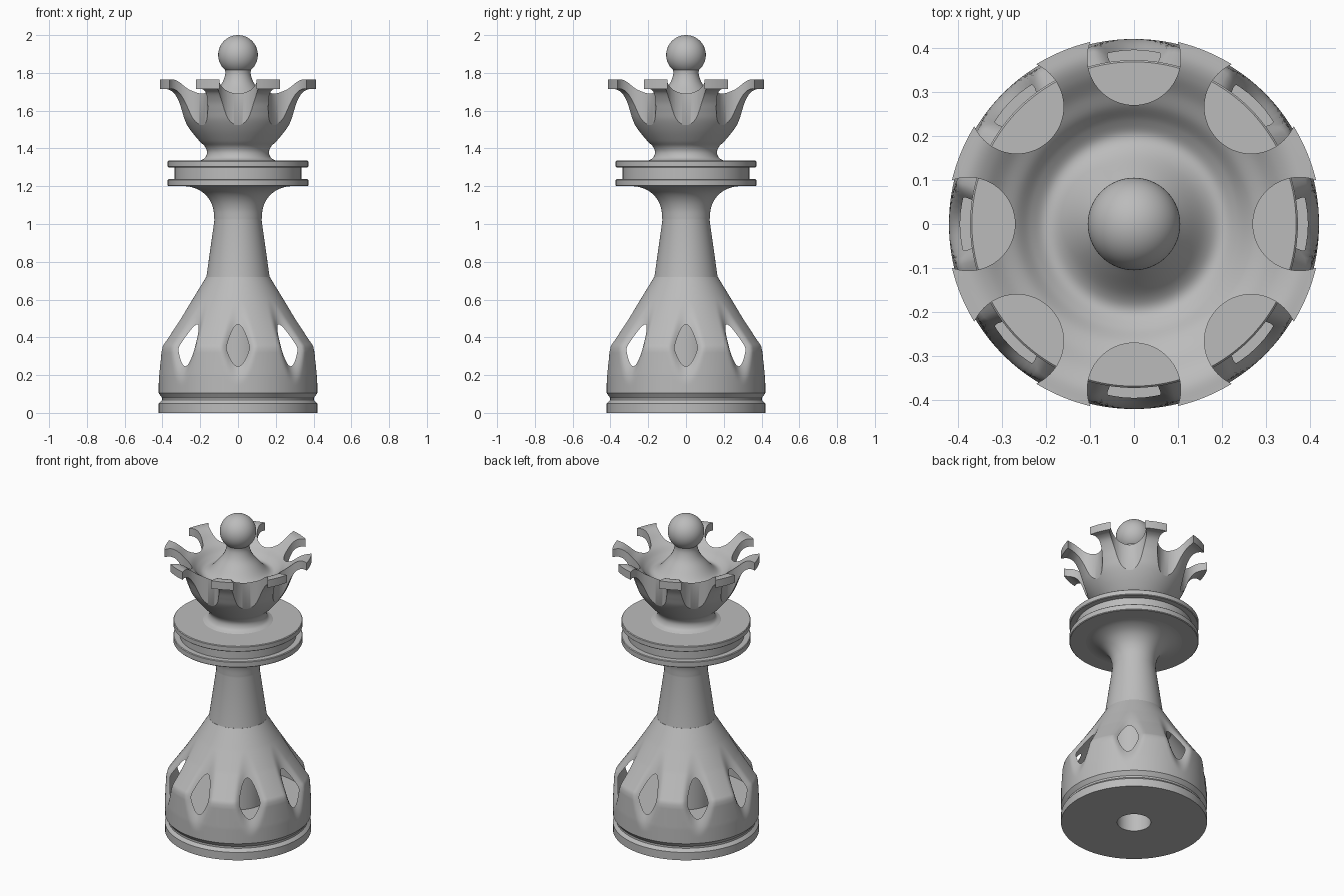
import bpy, bmesh, math
from mathutils import Vector

old = bpy.data.objects.get("Cube")
if old:
    bpy.data.objects.remove(old)

grey = bpy.data.materials.new("plain grey")
grey.use_nodes = True
colour = (0.5, 0.5, 0.5, 1)
grey.diffuse_color = colour
grey.node_tree.nodes["Principled BSDF"].inputs["Base Color"].default_value = colour


def curve(points, steps=6):
    """Smooth curve through (radius, height) points."""
    pts = [Vector(p) for p in points]
    pts = [pts[0] * 2 - pts[1]] + pts + [pts[-1] * 2 - pts[-2]]
    out = []
    for a, b, c, d in zip(pts, pts[1:], pts[2:], pts[3:]):
        for i in range(steps):
            t = i / steps
            out.append(0.5 * (2 * b + (c - a) * t + (2 * a - 5 * b + 4 * c - d) * t**2
                              + (3 * b - a - 3 * c + d) * t**3))
    return [tuple(p) for p in out] + [tuple(points[-1])]


def dense(points, step=0.012):
    """Straight profile split into short rows."""
    out = []
    for a, b in zip(points, points[1:]):
        n = max(1, round((Vector(b) - Vector(a)).length / step))
        out += [tuple(Vector(a).lerp(Vector(b), i / n)) for i in range(n)]
    return out + [points[-1]]


def make(name, bm):
    bmesh.ops.remove_doubles(bm, verts=bm.verts, dist=1e-5)
    bmesh.ops.recalc_face_normals(bm, faces=bm.faces)
    mesh = bpy.data.meshes.new(name)
    bm.to_mesh(mesh)
    bm.free()
    mesh.materials.append(grey)
    obj = bpy.data.objects.new(name, mesh)
    bpy.context.collection.objects.link(obj)
    return obj


def lathe(name, profile, segments=128, closed=False, shape=None):
    bm = bmesh.new()
    rings = []
    for s in range(segments):
        a = math.tau * s / segments
        ring = []
        for r, z in profile:
            q = shape(r, z, a) if shape else r
            ring.append(bm.verts.new((q * math.cos(a), q * math.sin(a), z)))
        rings.append(ring)
    n = len(profile)
    for s in range(segments):
        p, q = rings[s], rings[(s + 1) % segments]
        for i in range(n if closed else n - 1):
            j = (i + 1) % n
            quad = [p[i], q[i], q[j], p[j]]
            if profile[i][0] == 0:
                quad.pop(1)
            elif profile[j][0] == 0:
                quad.pop(2)
            bm.faces.new(quad)
    return make(name, bm)


def activate(obj):
    bpy.ops.object.select_all(action='DESELECT')
    obj.select_set(True)
    bpy.context.view_layer.objects.active = obj


def cut(obj, cutter):
    cutter.hide_render = True
    activate(obj)
    mod = obj.modifiers.new("cut", 'BOOLEAN')
    mod.operation = 'DIFFERENCE'
    mod.solver = 'EXACT'
    mod.object = cutter
    bpy.ops.object.modifier_apply(modifier=mod.name)
    bpy.data.objects.remove(cutter)


def finish(*objs):
    for obj in objs:
        activate(obj)
        bpy.ops.object.shade_smooth_by_angle(angle=math.radians(35))


# Base: eight soft scoops around the shoulder
def scoop(r, z, a):
    if r < 0.164 or z < 0.115:
        return r
    sector = math.tau / 8
    phi = (a + sector / 2) % sector - sector / 2
    floor = 0.425 - 0.4 * (z - 0.17)
    groove = (floor + 7 * (r * math.sin(phi))**2) / math.cos(phi)
    soft = 0.015
    h = max(soft - abs(r - groove), 0) / soft
    return min(r, groove) - h * h * soft / 4


foot = [(0, 0.6), (0.097, 0.6), (0.097, 0), (0.42, 0), (0.42, 0.05),
        (0.402, 0.068), (0.402, 0.08), (0.42, 0.105)]
shoulder = dense([(0.42, 0.11), (0.42, 0.2), (0.414, 0.33), (0.408, 0.355),
                  (0.306, 0.5), (0.235, 0.61), (0.168, 0.72)])
base = lathe("base", foot + shoulder + [(0, 0.72)], 192, shape=scoop)

# Ring-shaped hollow that opens the scoops into windows
hollow = lathe("hollow", [(0.16, 0.2), (0.396, 0.2), (0.392, 0.335), (0.384, 0.355),
                          (0.284, 0.5), (0.215, 0.6), (0.16, 0.6)], 96, closed=True)
cut(base, hollow)

# Stem flaring into the collar
flare = curve([(0.125, 1.02), (0.131, 1.08), (0.152, 1.13), (0.19, 1.17),
               (0.245, 1.195), (0.31, 1.203)])
stem = lathe("stem", [(0, 0.715), (0.168, 0.715)] + flare + [(0, 1.203)])

# Collar of two flanges with a groove between
collar = lathe("collar", [(0, 1.2), (0.368, 1.2), (0.372, 1.204), (0.372, 1.234),
                          (0.368, 1.238), (0.335, 1.238), (0.335, 1.3), (0.368, 1.3),
                          (0.372, 1.304), (0.372, 1.331), (0.368, 1.335), (0, 1.335)])

# Crown bowl with eight round notches
outside = curve([(0.205, 1.333), (0.175, 1.35), (0.164, 1.38), (0.175, 1.41),
                 (0.205, 1.44), (0.25, 1.495), (0.285, 1.55), (0.305, 1.6),
                 (0.325, 1.65), (0.355, 1.695), (0.39, 1.714), (0.425, 1.716)])
inside = curve([(0.425, 1.765), (0.385, 1.764), (0.35, 1.748), (0.31, 1.716),
                (0.27, 1.69), (0.235, 1.655), (0.2, 1.635), (0.165, 1.65),
                (0.12, 1.7), (0.085, 1.745), (0.068, 1.79), (0.07, 1.83)])
crown = lathe("crown", [(0, 1.333)] + outside + inside + [(0, 1.83)], 160)
bm = bmesh.new()
for i in range(8):
    a = math.tau * i / 8
    made = bmesh.ops.create_cone(bm, cap_ends=True, segments=64, radius1=0.106,
                                 radius2=0.106, depth=0.5)
    bmesh.ops.translate(bm, verts=made["verts"],
                        vec=(0.376 * math.cos(a), 0.376 * math.sin(a), 1.65))
cut(crown, make("notches", bm))

# Ball on top
bm = bmesh.new()
bmesh.ops.create_uvsphere(bm, u_segments=64, v_segments=32, radius=0.105)
bmesh.ops.translate(bm, verts=bm.verts, vec=(0, 0, 1.895))
ball = make("ball", bm)

finish(base, stem, collar, crown, ball)
